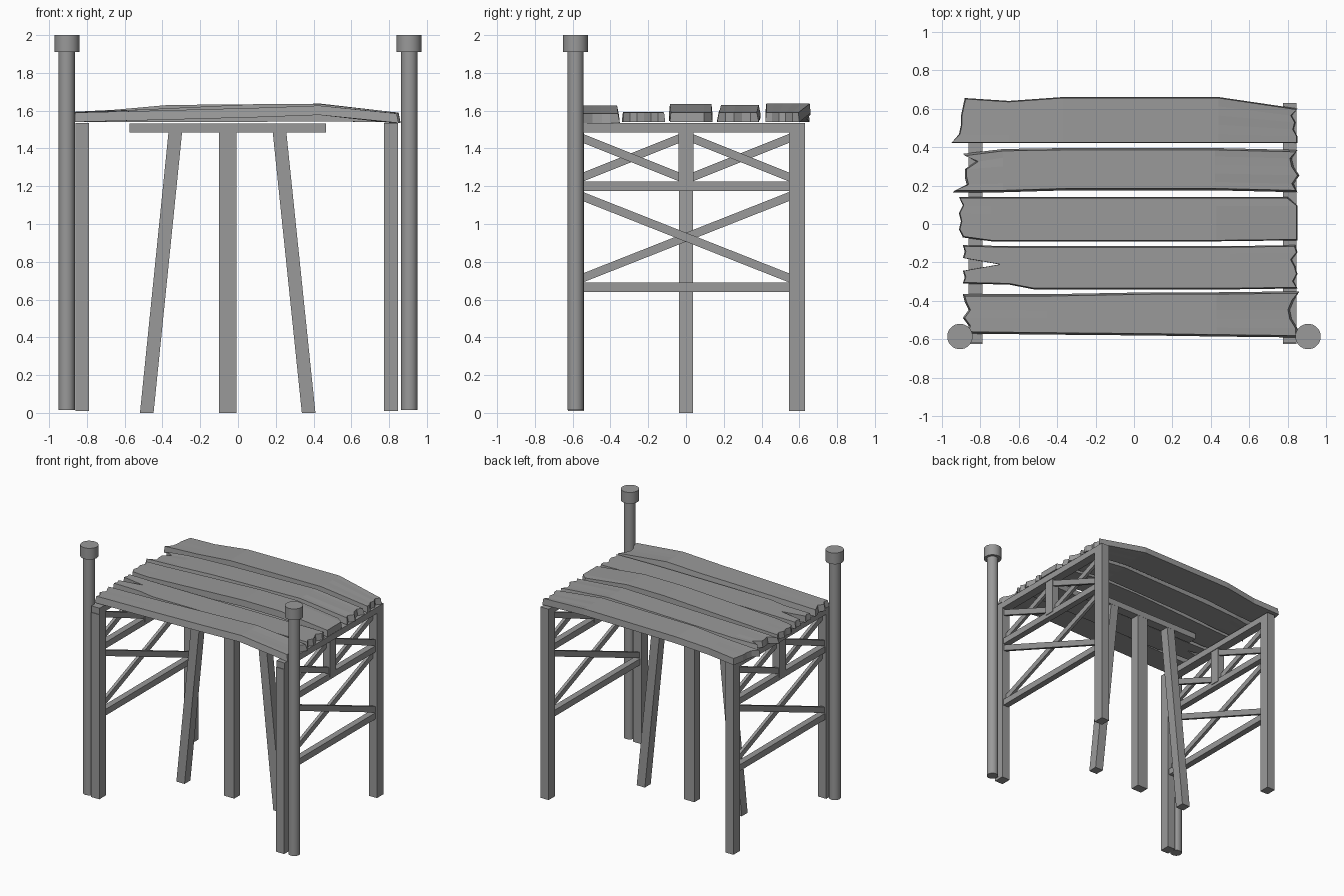
import bpy
import bmesh
from mathutils import Vector

cube = bpy.data.objects.get("Cube")
if cube:
    bpy.data.objects.remove(cube, do_unlink=True)

grey = bpy.data.materials.new("weathered_grey")
grey.use_nodes = True
colour = (0.32, 0.32, 0.32, 1)
grey.diffuse_color = colour
grey.node_tree.nodes["Principled BSDF"].inputs["Base Color"].default_value = colour


def make_object(name, bm):
    bmesh.ops.recalc_face_normals(bm, faces=bm.faces[:])
    mesh = bpy.data.meshes.new(name)
    bm.to_mesh(mesh)
    bm.free()
    mesh.materials.append(grey)
    obj = bpy.data.objects.new(name, mesh)
    bpy.context.collection.objects.link(obj)
    return obj


def beam(name, start, end, u, v):
    """Four-sided timber; u and v are the half-sizes of its cut ends."""
    bm = bmesh.new()
    u, v = Vector(u), Vector(v)
    rings = []
    for p in (Vector(start), Vector(end)):
        rings.append([bm.verts.new(p + s * u + t * v)
                      for s, t in ((-1, -1), (1, -1), (1, 1), (-1, 1))])
    for i in range(4):
        j = (i + 1) % 4
        bm.faces.new((rings[0][i], rings[0][j], rings[1][j], rings[1][i]))
    for ring in rings:
        bm.faces.new(ring)
    return make_object(name, bm)


def upright(name, x, y, bottom, top, half_x, half_y):
    return beam(name, (x, y, bottom), (x, y, top), (half_x, 0, 0), (0, half_y, 0))


def cylinder(name, x, y, bottom, top, radius):
    bpy.ops.mesh.primitive_cylinder_add(vertices=32, radius=radius, depth=top - bottom,
                                        location=(x, y, (top + bottom) / 2))
    obj = bpy.context.object
    obj.name = name
    obj.data.materials.append(grey)
    bpy.ops.object.shade_smooth_by_angle()


def plank(name, left, right, stations, thick=0.05, taper=0.01):
    """Bent board with ragged ends.
    left, right: x of the end at equal steps from its front to its back edge.
    stations: (x, front y, back y, top z); the first and last use the ragged ends."""
    bm = bmesh.new()
    cols = len(left)
    top, bottom = [], []
    for k, (x, front, back, z) in enumerate(stations):
        upper, lower = [], []
        for c in range(cols):
            f = c / (cols - 1)
            px, inset = x, 0
            if k == 0:
                px, inset = left[c], taper
            elif k == len(stations) - 1:
                px, inset = right[c], -taper
            y = front + (back - front) * f
            side = taper if c == 0 else -taper if c == cols - 1 else 0
            upper.append(bm.verts.new((px + inset, y + side, z)))
            lower.append(bm.verts.new((px, y, z - thick)))
        top.append(upper)
        bottom.append(lower)
    # Top and underside
    for grid in (top, bottom):
        for a, b in zip(grid, grid[1:]):
            for c in range(cols - 1):
                bm.faces.new((a[c], b[c], b[c + 1], a[c + 1]))
    # Long sides
    for k in range(len(stations) - 1):
        for c in (0, cols - 1):
            bm.faces.new((top[k][c], top[k + 1][c], bottom[k + 1][c], bottom[k][c]))
    # Ragged ends
    for k in (0, len(stations) - 1):
        for c in range(cols - 1):
            bm.faces.new((top[k][c], top[k][c + 1], bottom[k][c + 1], bottom[k][c]))
    return make_object(name, bm)


# Round mooring poles with caps, and the side trestles
for side, sign, x in (("right", -1, -0.825), ("left", 1, 0.81)):
    cylinder(side + "_pole", sign * 0.907, -0.585, 0.015, 1.92, 0.043)
    cylinder(side + "_pole_cap", sign * 0.905, -0.585, 1.91, 2.0, 0.066)

    for end, y in (("front", -0.583), ("back", 0.588)):
        upright(f"{side}_{end}_post", x, y, 0.01, 1.485, 0.036, 0.042)
    upright(side + "_short_post", x, 0, 1.2, 1.485, 0.03, 0.04)

    beam(side + "_top_rail", (x, -0.62, 1.51), (x, 0.63, 1.51), (0.036, 0, 0), (0, 0, 0.025))
    for level, z in (("middle", 1.2), ("lower", 0.665)):
        beam(f"{side}_{level}_rail", (x, -0.55, z), (x, 0.55, z), (0.025, 0, 0), (0, 0, 0.025))

    # Crossed braces: one large pair below, two small pairs above
    for label, y0, y1, low, high in (("lower", -0.55, 0.55, 0.713, 1.147),
                                     ("upper_front", -0.55, -0.03, 1.247, 1.455),
                                     ("upper_back", 0.03, 0.55, 1.247, 1.455)):
        for slope, z0, z1, dx in (("rising", low, high, -0.01), ("falling", high, low, 0.01)):
            beam(f"{side}_{label}_{slope}_brace", (x + dx, y0, z0), (x + dx, y1, z1),
                 (0.012, 0, 0), (0, 0, 0.024))

# Central trestle with splayed legs
beam("centre_beam", (-0.575, 0, 1.508), (0.465, 0, 1.508), (0, 0.038, 0), (0, 0, 0.024))
for name, foot, head in (("right_splayed_leg", -0.483, -0.332),
                         ("centre_leg", -0.054, -0.054),
                         ("left_splayed_leg", 0.374, 0.22)):
    half = 0.046 if foot == head else 0.036
    beam(name, (foot, 0, 0), (head, 0, 1.485), (half, 0, 0), (0, 0.037, 0))

# Warped deck planks, front to back
plank("deck_plank_front",
      (-0.87, -0.86, -0.89, -0.86, -0.88, -0.89),
      (0.85, 0.85, 0.82, 0.81, 0.83, 0.86),
      ((-0.87, -0.57, -0.365, 1.59), (-0.45, -0.575, -0.365, 1.6),
       (0.1, -0.58, -0.355, 1.615), (0.43, -0.585, -0.355, 1.627),
       (0.85, -0.59, -0.35, 1.585)))
plank("deck_plank_second",
      (-0.89, -0.88, -0.89, -0.7, -0.89, -0.88, -0.89),
      (0.85, 0.83, 0.85, 0.84, 0.82, 0.85, 0.84),
      ((-0.89, -0.31, -0.11, 1.59), (-0.65, -0.315, -0.115, 1.59),
       (-0.52, -0.34, -0.115, 1.59), (0.5, -0.34, -0.115, 1.592),
       (0.85, -0.335, -0.11, 1.59)), taper=0.006)
plank("deck_plank_middle",
      (-0.89, -0.91, -0.9, -0.91, -0.89, -0.91),
      (0.85, 0.85, 0.85, 0.85, 0.85, 0.8),
      ((-0.89, -0.07, 0.14, 1.59), (-0.74, -0.09, 0.14, 1.595),
       (0.1, -0.09, 0.14, 1.635), (0.43, -0.09, 0.14, 1.635),
       (0.85, -0.085, 0.14, 1.59)), taper=0.005)
plank("deck_plank_fourth",
      (-0.94, -0.87, -0.88, -0.88, -0.82, -0.89),
      (0.85, 0.83, 0.86, 0.83, 0.82, 0.85),
      ((-0.9, 0.165, 0.365, 1.59), (-0.68, 0.165, 0.39, 1.6),
       (-0.35, 0.175, 0.395, 1.612), (0.42, 0.175, 0.395, 1.63),
       (0.85, 0.165, 0.385, 1.59)))
plank("deck_plank_back",
      (-0.95, -0.91, -0.9, -0.9, -0.89, -0.88),
      (0.85, 0.85, 0.83, 0.84, 0.82, 0.85),
      ((-0.9, 0.42, 0.655, 1.59), (-0.65, 0.42, 0.64, 1.605),
       (-0.37, 0.42, 0.66, 1.63), (0.44, 0.42, 0.66, 1.637),
       (0.85, 0.42, 0.6, 1.59)), taper=0.005)
